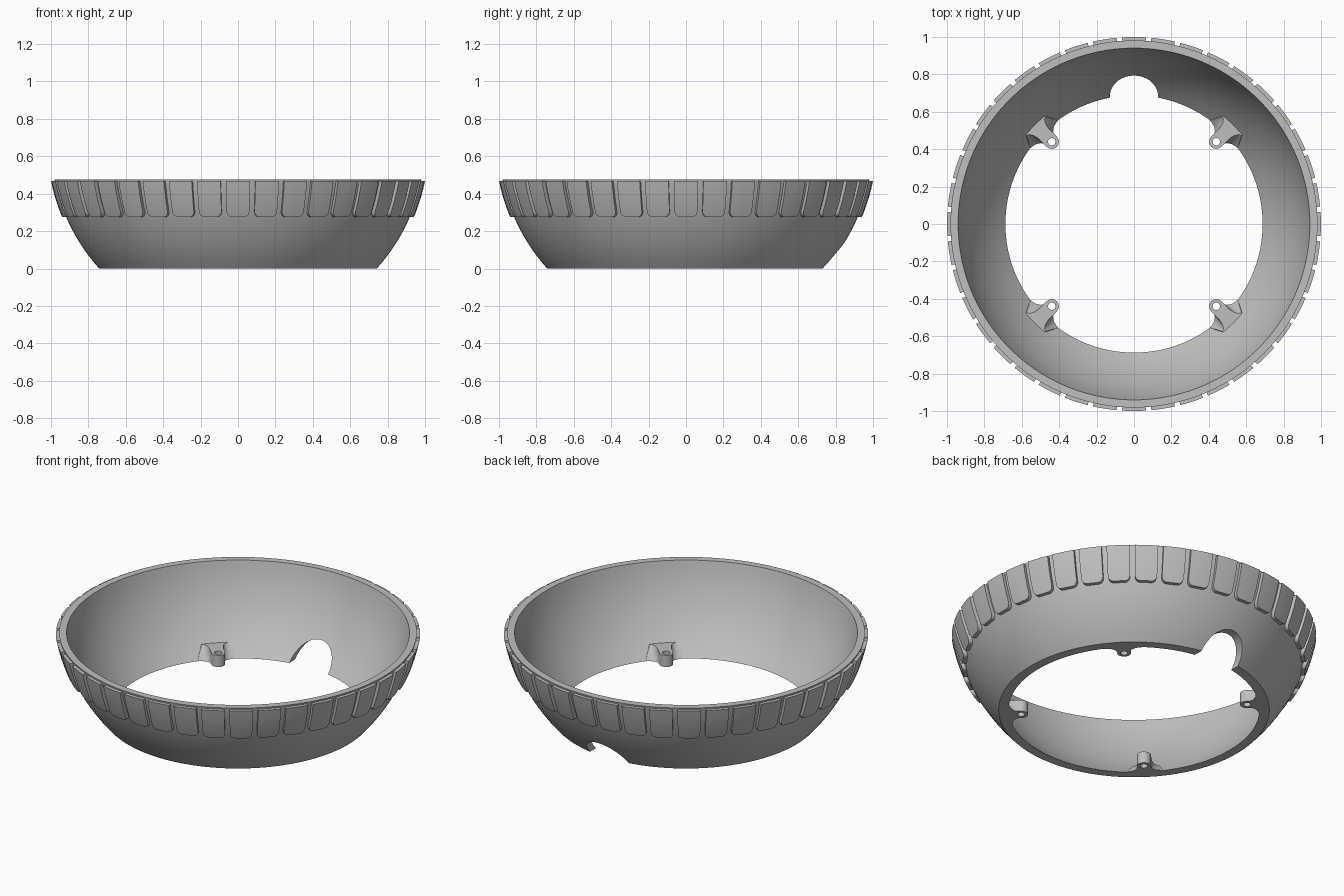
import bpy, bmesh
from math import sin, cos, pi, sqrt, radians
from mathutils import Matrix

if "Cube" in bpy.data.objects:
    bpy.data.objects.remove(bpy.data.objects["Cube"], do_unlink=True)

grey = bpy.data.materials.new("plain_grey")
grey.use_nodes = True
grey.diffuse_color = (0.52, 0.52, 0.52, 1)
grey.node_tree.nodes["Principled BSDF"].inputs["Base Color"].default_value = (0.52, 0.52, 0.52, 1)

CENTRE_Z = 0.67           # centre of the spheres the bowl is cut from
TOP = 0.477


def ball_radius(ball, z):
    """Horizontal radius of a sphere at height z."""
    return sqrt(ball ** 2 - (z - CENTRE_Z) ** 2)


def finish(bm, name):
    bmesh.ops.recalc_face_normals(bm, faces=bm.faces)
    mesh = bpy.data.meshes.new(name)
    bm.to_mesh(mesh)
    bm.free()
    mesh.materials.append(grey)
    obj = bpy.data.objects.new(name, mesh)
    bpy.context.collection.objects.link(obj)
    return obj


def activate(obj):
    bpy.ops.object.select_all(action='DESELECT')
    obj.select_set(True)
    bpy.context.view_layer.objects.active = obj


def smooth(obj):
    activate(obj)
    bpy.ops.object.shade_smooth_by_angle(angle=radians(30))


def cut_cylinder(obj, radius, depth, matrix):
    """Drill a round hole through an object."""
    bm = bmesh.new()
    bmesh.ops.create_cone(bm, cap_ends=True, segments=48, radius1=radius,
                          radius2=radius, depth=depth, matrix=matrix)
    cutter = finish(bm, "cutter")
    cutter.hide_render = True
    mod = obj.modifiers.new("hole", 'BOOLEAN')
    mod.operation = 'DIFFERENCE'
    mod.solver = 'EXACT'
    mod.object = cutter
    activate(obj)
    bpy.ops.object.modifier_apply(modifier=mod.name)
    bpy.data.objects.remove(cutter, do_unlink=True)


# Bowl shell: spherical wall, open at both ends
STEPS, SEGMENTS = 14, 160
heights = [TOP * i / STEPS for i in range(STEPS + 1)]
profile = [(ball_radius(1.0, z), z) for z in heights]
profile += [(ball_radius(0.96, z), z) for z in reversed(heights)]
bm = bmesh.new()
rings = [[bm.verts.new((r * cos(2 * pi * s / SEGMENTS), r * sin(2 * pi * s / SEGMENTS), z))
          for r, z in profile] for s in range(SEGMENTS)]
for s in range(SEGMENTS):
    a, b = rings[s], rings[(s + 1) % SEGMENTS]
    for i in range(len(profile)):
        j = (i + 1) % len(profile)
        bm.faces.new((a[i], b[i], b[j], a[j]))
shell = finish(bm, "bowl_shell")

# Round cable notch through the back of the lower edge
cut_cylinder(shell, 0.13, 0.7, Matrix.Translation((0, 0.8, 0)) @ Matrix.Rotation(pi / 2, 4, 'X'))
smooth(shell)

# Grip pads around the rim, with rounded lower corners
PADS, COLUMNS = 40, 4
PAD_LOW, PAD_HIGH, HALF, CORNER = 0.275, 0.467, 0.064, 0.03
rows = []
for i in range(6):
    t = i / 5 * pi / 2
    rows.append((PAD_LOW + CORNER * (1 - cos(t)), HALF - CORNER * (1 - sin(t))))
rows += [(PAD_LOW + CORNER + (PAD_HIGH - PAD_LOW - CORNER) * i / 4, HALF) for i in range(1, 5)]

bm = bmesh.new()
for p in range(PADS):
    middle = 2 * pi * p / PADS
    grid = []
    for z, half in rows:
        r = ball_radius(1.02, z)
        angles = [middle + half * (2 * c / COLUMNS - 1) for c in range(COLUMNS + 1)]
        grid.append([bm.verts.new((r * cos(a), r * sin(a), z)) for a in angles])
    faces = [bm.faces.new((low[c], low[c + 1], high[c + 1], high[c]))
             for low, high in zip(grid, grid[1:]) for c in range(COLUMNS)]
    made = bmesh.ops.extrude_face_region(bm, geom=faces, use_keep_orig=True)
    for v in made["geom"]:
        if isinstance(v, bmesh.types.BMVert):
            scale = ball_radius(0.985, v.co.z) / ball_radius(1.02, v.co.z)
            v.co.x *= scale
            v.co.y *= scale
smooth(finish(bm, "grip_pads"))


# Screw lugs on the inner wall, flaring into the shell
def lug_outline(root, flare, blend):
    """Outline as (outward, sideways): round nose, then a concave flare to the wall."""
    nose, reach = 0.038, 0.622
    points = [(reach - nose * sin(t), nose * cos(t))
              for t in [pi * i / 16 for i in range(17)]]
    side = []
    for i in range(1, 8):
        t = i / 7 * pi / 2
        side.append((root - blend * (1 - sin(t)), nose + (flare - nose) * (1 - cos(t))))
    side.append((root + 0.018, flare))
    return ([(u, v) for u, v in reversed(side)] + points + [(u, -v) for u, v in side])


LUG_TOP = 0.07
lower, upper = lug_outline(0.678, 0.105, 0.04), lug_outline(0.74, 0.072, 0.07)
LAYERS = 4
for name, degrees in (("back_left", 45), ("back_right", 135),
                      ("front_right", 225), ("front_left", 315)):
    turn = radians(degrees)
    bm = bmesh.new()
    layers = []
    for k in range(LAYERS + 1):
        t = k / LAYERS
        layer = []
        for (u0, v0), (u1, v1) in zip(lower, upper):
            u, v = u0 + (u1 - u0) * t, v0 + (v1 - v0) * t
            layer.append(bm.verts.new((u * cos(turn) - v * sin(turn),
                                       u * sin(turn) + v * cos(turn), LUG_TOP * t)))
        layers.append(layer)
    for low, high in zip(layers, layers[1:]):
        for i in range(len(low)):
            j = (i + 1) % len(low)
            bm.faces.new((low[i], low[j], high[j], high[i]))
    bm.faces.new(layers[0])
    bm.faces.new(layers[-1])
    lug = finish(bm, name + "_screw_lug")
    cut_cylinder(lug, 0.02, 0.4, Matrix.Translation((0.622 * cos(turn), 0.622 * sin(turn), 0.03)))
    smooth(lug)
